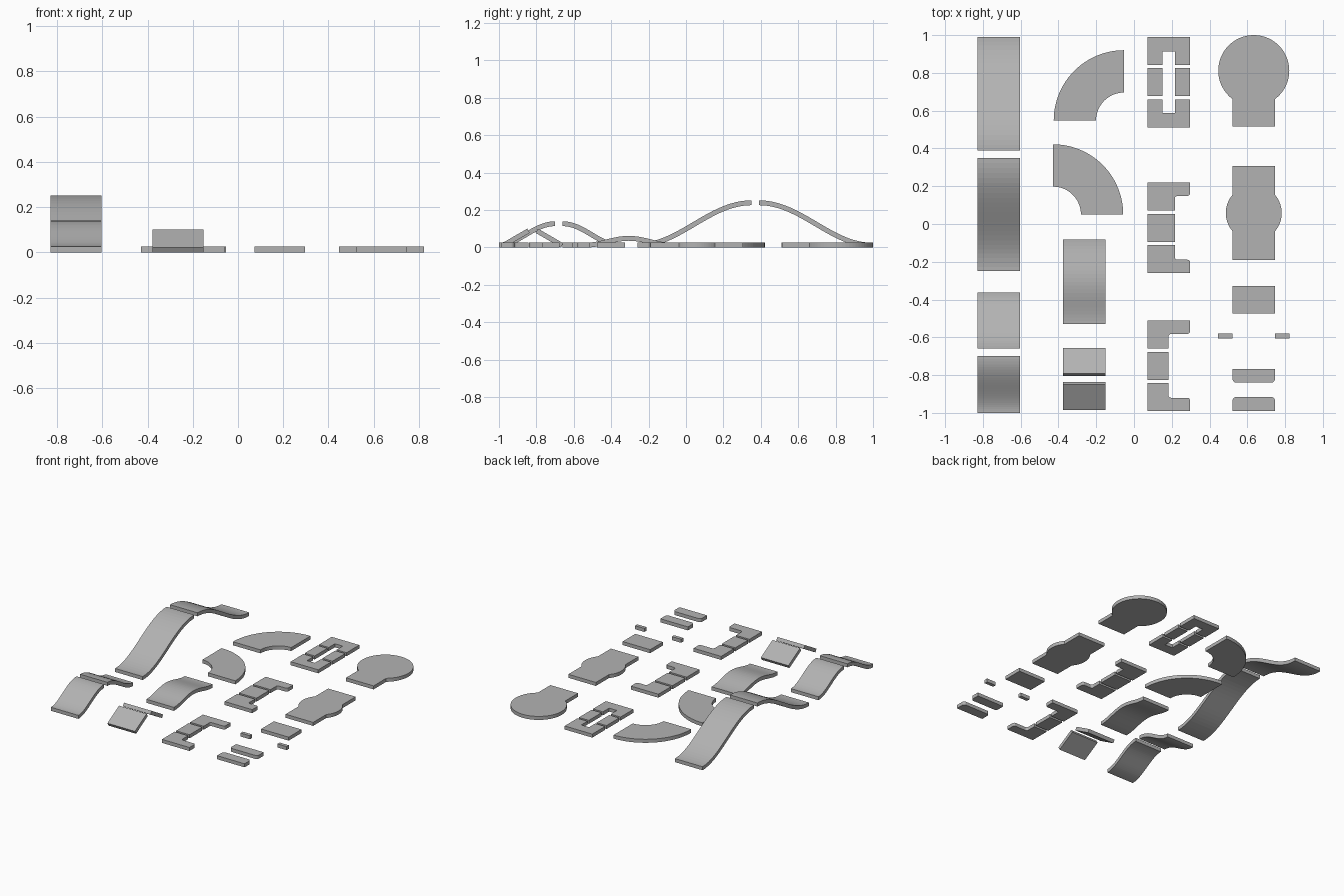
import bpy, bmesh
from math import pi, sin, cos, sqrt, atan, atan2, radians
from mathutils import Vector

if "Cube" in bpy.data.objects:
    bpy.data.objects.remove(bpy.data.objects["Cube"], do_unlink=True)

T = 0.026      # board thickness
W = 0.225      # board width

grey = bpy.data.materials.new("plain grey")
grey.use_nodes = True
grey.diffuse_color = (0.45, 0.45, 0.45, 1)
grey.node_tree.nodes["Principled BSDF"].inputs["Base Color"].default_value = (0.45, 0.45, 0.45, 1)


def extrude(name, points, offset):
    """Solid prism from a planar outline swept along offset."""
    bm = bmesh.new()
    face = bm.faces.new([bm.verts.new(p) for p in points])
    swept = bmesh.ops.extrude_face_region(bm, geom=[face])["geom"]
    bmesh.ops.translate(bm, vec=offset, verts=[g for g in swept if isinstance(g, bmesh.types.BMVert)])
    bmesh.ops.recalc_face_normals(bm, faces=bm.faces)
    mesh = bpy.data.meshes.new(name)
    bm.to_mesh(mesh)
    bm.free()
    mesh.materials.append(grey)
    obj = bpy.data.objects.new(name, mesh)
    bpy.context.collection.objects.link(obj)
    return obj


def plate(name, outline):
    return extrude(name, [(x, y, 0) for x, y in outline], (0, 0, T))


def rounded(corners, steps=5):
    """Outline from (x, y[, radius]) corners, rounding those with a radius."""
    out = []
    for i, c in enumerate(corners):
        p = Vector(c[:2])
        if len(c) == 2:
            out.append(p)
            continue
        a = p + (Vector(corners[i - 1][:2]) - p).normalized() * c[2]
        b = p + (Vector(corners[(i + 1) % len(corners)][:2]) - p).normalized() * c[2]
        centre = a + b - p
        for k in range(steps + 1):
            t = k / steps * pi / 2
            out.append(centre + (a - centre) * cos(t) + (b - centre) * sin(t))
    return out


def rect(name, x0, x1, y0, y1):
    return plate(name, [(x0, y0), (x1, y0), (x1, y1), (x0, y1)])


def arc(cx, cy, r, a0, a1, n):
    return [(cx + r * cos(a0 + (a1 - a0) * k / n), cy + r * sin(a0 + (a1 - a0) * k / n)) for k in range(n + 1)]


def wave(name, x, y0, y1, rise, turns, n=24):
    """Bent board: half a turn gives an S-shaped ramp, a full turn gives a bump."""
    low, high = [], []
    for k in range(n + 1):
        t = k / n
        y = y0 + (y1 - y0) * t
        z = rise * (1 - cos(2 * pi * turns * t)) / 2
        slope = atan(rise * pi * turns * sin(2 * pi * turns * t) / (y1 - y0))
        low.append((x, y, z))
        high.append((x, y - T * sin(slope), z + T * cos(slope)))
    return extrude(name, low + high[::-1], (W, 0, 0))


# Tall and short ramps, rising towards each other in pairs
RX = -0.828
for name, inner, outer, rise in (("tall_ramp_back", 0.39, 0.99, 0.226), ("tall_ramp_front", 0.35, -0.25, 0.226),
                                 ("short_ramp_back", -0.66, -0.362, 0.114), ("short_ramp_front", -0.70, -1.0, 0.114)):
    wave(name, RX, outer, inner, rise, 0.5)

# Quarter-circle bends
for name, cx, cy, a in (("bend_back", -0.053, 0.548, pi / 2), ("bend_front", -0.429, 0.05, 0)):
    plate(name, arc(cx, cy, 0.372, a, a + pi / 2, 24) + arc(cx, cy, 0.148, a + pi / 2, a, 24))

# Low bump and the two tilted boards
BX = -0.377
wave("bump", BX, -0.53, -0.082, 0.036, 1)
tilt, length = radians(30), 0.156
u, v = Vector((cos(tilt), sin(tilt))), Vector((-sin(tilt), cos(tilt))) * T
for name, low_y, d in (("tilted_board_front", -0.984, 1), ("tilted_board_back", -0.656, -1)):
    start = Vector((T * sin(tilt), 0))
    pts = [start, start + u * length, start + u * length + v, start + v]
    extrude(name, [(BX, low_y + d * p.x, p.y) for p in pts], (W, 0, 0))

# Slotted board: two forked ends and two side rails
X0, X1, S0, S1 = 0.072, 0.297, 0.152, 0.216
for name, end, neck, tip in (("fork_back", 0.99, 0.913, 0.841), ("fork_front", 0.511, 0.588, 0.66)):
    plate(name, [(X0, end), (X1, end), (X1, tip), (S1, tip), (S1, neck), (S0, neck), (S0, tip), (X0, tip)])
rect("rail_left", S1, X1, 0.677, 0.825)
rect("rail_right", X0, S0, 0.677, 0.825)

# Notched boards: two L-shaped ends and a narrower middle
R = 0.015
for label, mid_y, narrow in (("wide", -0.02, S1), ("slim", -0.751, 0.182)):
    for side, d in (("back", 1), ("front", -1)):
        end, neck, tip = (mid_y + d * h for h in (0.239, 0.169, 0.091))
        plate(f"{label}_notch_{side}", rounded([(X0, end), (X1, end), (X1, neck, R), (narrow, neck, R),
                                                (narrow, tip), (X0, tip)]))
    rect(f"{label}_notch_middle", X0, narrow, mid_y - 0.074, mid_y + 0.074)

# Round end and bulged board
CX, H = 0.634, W / 2
r = 0.188
a = atan2(sqrt(r * r - H * H), H)
plate("round_end", arc(CX, 0.812, r, -a, pi + a, 48) + [(CX - H, 0.515), (CX + H, 0.515)])
r = 0.148
a = atan2(sqrt(r * r - H * H), H)
plate("bulged_board", [(CX + H, -0.19)] + arc(CX, 0.058, r, -a, a, 16) + [(CX + H, 0.306), (CX - H, 0.306)]
      + arc(CX, 0.058, r, pi - a, pi + a, 16) + [(CX - H, -0.19)])

# Small pieces: short board, two tabs, two strips with rounded corners
rect("short_board", CX - H, CX + H, -0.475, -0.327)
for name, d in (("tab_left", 1), ("tab_right", -1)):
    x0, x1 = sorted((CX + d * H, CX + d * 0.188))
    rect(name, x0, x1, -0.606, -0.58)
for name, square, soft in (("strip_back", -0.767, -0.84), ("strip_front", -0.99, -0.916)):
    plate(name, rounded([(CX - H, square), (CX + H, square), (CX + H, soft, 0.02), (CX - H, soft, 0.02)]))
